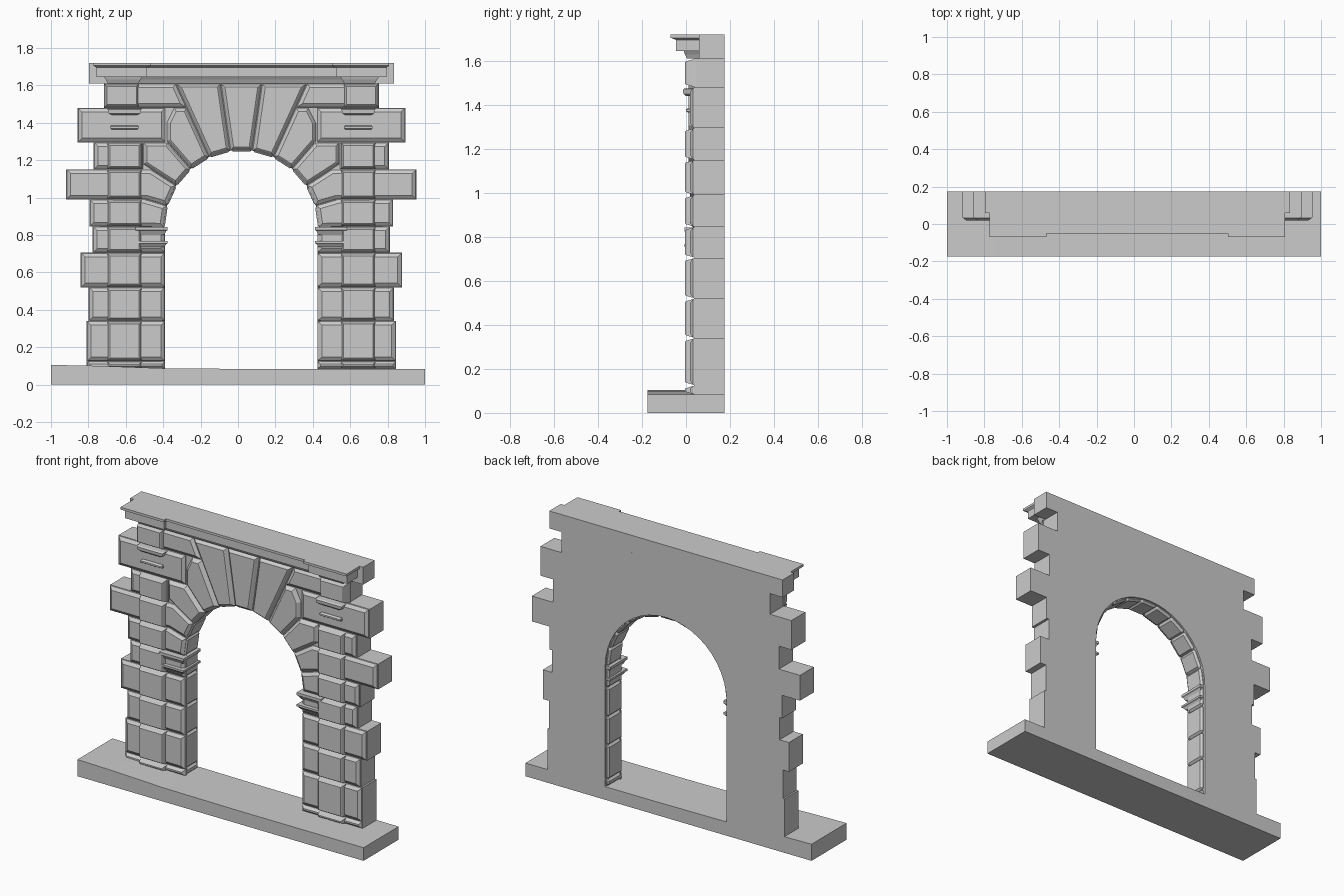
import bpy, bmesh
from math import sin, cos, tan, radians
from mathutils import Vector

if "Cube" in bpy.data.objects:
    bpy.data.objects.remove(bpy.data.objects["Cube"])

CX, SPRING, STEP = 0.018, 0.84, 180 / 11      # arch axis, springing height, voussoir angle
WALL_Y, BACK = 0.036, 0.175


def add(name, stacks, bevel=0):
    """One object from stacks of matching rings, bridged and capped."""
    bm = bmesh.new()
    for rings in stacks:
        vs = [[bm.verts.new(p) for p in r] for r in rings]
        n = len(vs[0])
        for a, b in zip(vs, vs[1:]):
            for i in range(n):
                bm.faces.new((a[i], a[(i + 1) % n], b[(i + 1) % n], b[i]))
        bm.faces.new(vs[0])
        bm.faces.new(vs[-1])
    bmesh.ops.recalc_face_normals(bm, faces=bm.faces)
    if bevel:
        bmesh.ops.bevel(bm, geom=list(bm.edges), offset=bevel, segments=1,
                        affect='EDGES', clamp_overlap=True)
    me = bpy.data.meshes.new(name)
    bm.to_mesh(me)
    bm.free()
    ob = bpy.data.objects.new(name, me)
    bpy.context.collection.objects.link(ob)
    return ob


def inset(poly, d):
    p = [Vector(q) for q in poly]
    n = len(p)
    area = sum(p[i].x * p[(i + 1) % n].y - p[(i + 1) % n].x * p[i].y for i in range(n))
    s = 1 if area > 0 else -1
    out = []
    for i in range(n):
        e, f = (p[i] - p[i - 1]).normalized(), (p[(i + 1) % n] - p[i]).normalized()
        a, b = Vector((-e.y, e.x)) * s, Vector((-f.y, f.x)) * s
        out.append(p[i] + (a + b) * d / (1 + a.dot(b)))
    return out


def ring(poly, y, s=1):
    return [(CX + s * u, y, z) for u, z in poly]


def stone(poly, yf, s=1, d=0.02):
    """Rusticated block: chamfered, with a small lip round the face."""
    return [ring(poly, WALL_Y + 0.01, s), ring(inset(poly, 0.003), WALL_Y - 0.004, s),
            ring(inset(poly, d * 0.75), yf + 0.004, s), ring(inset(poly, d), yf, s)]


def rect(u0, u1, z0, z1):
    return [(u0, z0), (u1, z0), (u1, z1), (u0, z1)]


def levels(rows, s=1):
    """Stacked horizontal rectangles: z, u0, u1, y0, y1."""
    return [[(CX + s * u, y, z) for u, y in ((a, c), (b, c), (b, d), (a, d))]
            for z, a, b, c, d in rows]


def arch(deg, r=0.415):
    return (r * sin(radians(deg)), SPRING + r * cos(radians(deg)))


def ray_z(deg, z):
    return ((z - SPRING) * tan(radians(deg)), z)


def ray_u(deg, u):
    return (u, SPRING + u / tan(radians(deg)))


A = [STEP * (i + 0.5) for i in range(6)]      # joint angles from the crown
ROWS = [(0.083, 0.125, 0.828), (0.125, 0.34, 0.828), (0.34, 0.52, 0.817),
        (0.52, 0.705, 0.86), (0.705, 0.845, 0.795), (0.845, 0.99, 0.812),
        (0.99, 1.15, 0.937), (1.15, 1.295, 0.79), (1.295, 1.48, 0.877), (1.48, 1.61, 0.728)]

# Ground slab with slightly uneven top
slab = [(-1, 0), (1, 0), (1, .083), (.1, .083), (-.4, .087), (-.75, .1), (-1, .105)]
add("ground_slab", [[[(x, y, z) for x, z in slab] for y in (-0.175, 0.175)]])

# Wall with toothed sides and arched opening
side = []
for z0, z1, o in ROWS:
    side += [(o, z0), (o, z1)]
half = [(0.425, 0.083)] + side
opening = [arch(a * STEP / 2, 0.425) for a in range(-11, 12)]
outline = half + [(-u, z) for u, z in reversed(half)] + opening
add("wall", [[ring(outline, WALL_Y), ring(outline, BACK)]])
add("wall_top_course", [levels([(1.61, -0.815, 0.815, 0.06, BACK), (1.72, -0.815, 0.815, 0.06, BACK)])])

blocks, pilasters, vous, imposts, brackets, jambs = [], [], [], [], [], []
for s in (-1, 1):
    # Side blocks, one per course
    for i, (z0, z1, o) in enumerate(ROWS):
        o -= 0.002
        if i < 5:
            poly = rect(0.408, o, z0, z1)
        elif i == 5:
            poly = [(o, z0), (o, z1), ray_u(A[4], 0.52), arch(A[4]), arch(90)]
        elif i == 6:
            poly = [(o, z0), (o, z1), ray_z(A[3], z1), arch(A[3]), arch(A[4]), ray_z(A[4], z0)]
        elif i == 7:
            poly = rect(0.525, o, z0, z1)
        elif i == 8:
            poly = rect(0.405, o, z0, z1)
        else:
            poly = [(o, z0), (o, z1), ray_z(A[1], z1), ray_z(A[1], z0)]
        blocks.append(stone(poly, 0.018, s, 0.016 if i == 0 else 0.022))
        # Raised pilaster strip
        if i != 8:
            u0, u1 = (0.545, 0.735) if i == 9 else (0.53, 0.72)
            pilasters.append(stone(rect(u0, u1, z0, z1), -0.005, s, 0.017))
        # Jamb lining
        if i < 5:
            b = rect(0.408, 0.45, z0, z1)
            jambs.append([ring(b, 0.03, s), ring(b, 0.165, s)])
    # Large wedge stones of the arch
    vous.append(stone([(.525, 1.177), (.525, 1.295), ray_z(A[2], 1.295), arch(A[2]), arch(A[3])], 0.012, s))
    vous.append(stone([(.4, 1.302), (.4, 1.40), (.36, 1.48), ray_z(A[1], 1.48), arch(A[1]), arch(A[2])], 0.012, s))
    vous.append(stone([ray_z(A[1], 1.61), ray_z(A[0], 1.61), arch(A[0]), arch(A[1])], 0.012, s))
    # Impost mouldings at the springing
    for z, h in ((0.735, 0.032), (0.80, 0.042)):
        imposts.append(levels([(z, .412, .55, .012, .15), (z + h * .5, .402, .56, 0, .16),
                               (z + h * .6, .395, .565, -.006, .165), (z + h, .395, .565, -.006, .165)], s))
    # Small bracket and slot bar on the upper block
    brackets.append(levels([(1.44, .56, .69, 0, .03), (1.45, .54, .71, -.012, .03),
                            (1.47, .535, .715, -.014, .03), (1.475, .53, .72, -.005, .03)], s))
    brackets.append(levels([(1.365, .555, .695, .008, .03), (1.37, .55, .70, 0, .03),
                            (1.38, .55, .70, 0, .03), (1.385, .555, .695, .008, .03)], s))
# Keystone
key = ray_z(A[0], 1.61), arch(A[0])
vous.append(stone([key[0], key[1], (-key[1][0], key[1][1]), (-key[0][0], key[0][1])], 0.012))
# Arch underside lining
for i in range(11):
    a, b = -90 + i * STEP, -90 + (i + 1) * STEP
    p = [arch(a, .41), arch(b, .41), arch(b, .45), arch(a, .45)]
    jambs.append([ring(p, 0.03), ring(p, 0.165)])

add("side_blocks", blocks)
add("pilaster_blocks", pilasters)
add("arch_stones", vous)
add("opening_lining", jambs, 0.012)
add("impost_mouldings", imposts)
add("capital_brackets", brackets)

# Cornice: long centre run and two projecting ends
B = 0.07
add("cornice_centre", [levels([(1.61, -.70, .70, .02, B), (1.63, -.70, .70, .01, B), (1.645, -.70, .70, .0, B),
                               (1.645, -.70, .70, -.025, B), (1.695, -.70, .70, -.025, B),
                               (1.705, -.70, .70, -.05, B), (1.72, -.70, .70, -.05, B)])])
add("cornice_ends", [levels([(1.61, .55, .715, .005, B), (1.63, .54, .725, -.005, B), (1.645, .53, .735, -.01, B),
                             (1.645, .505, .775, -.045, B), (1.695, .505, .775, -.045, B),
                             (1.705, .485, .79, -.07, B), (1.72, .485, .79, -.07, B)], s) for s in (-1, 1)])
